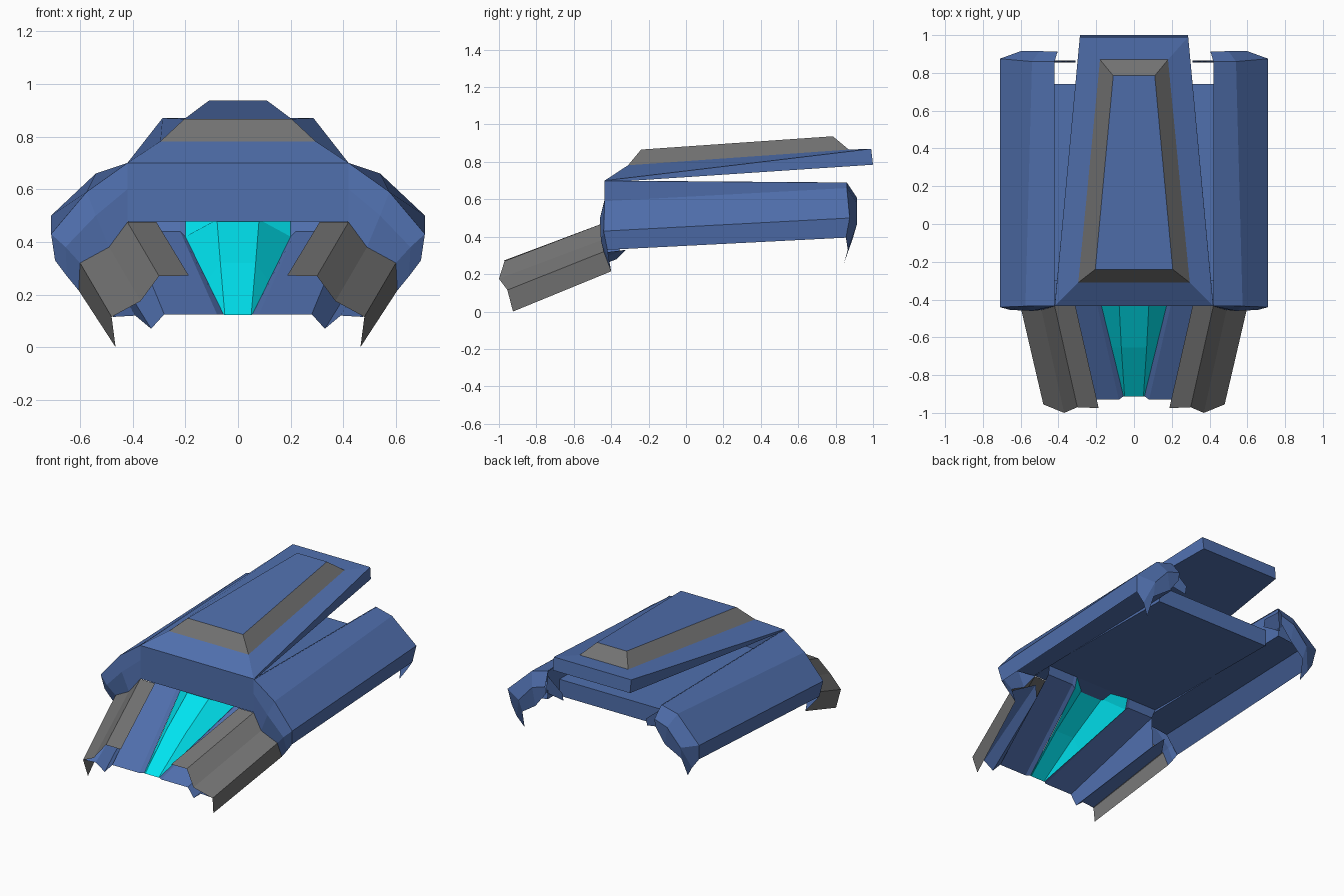
import bpy, bmesh


def material(name, rgb):
    m = bpy.data.materials.new(name)
    m.diffuse_color = (*rgb, 1)
    return m


BLUE = material("blue_paint", (0.08, 0.16, 0.42))
GREY = material("dark_grey", (0.17, 0.17, 0.17))
CYAN = material("cyan_glass", (0.0, 0.78, 0.88))


def loft(name, rows, mat, closed=False, caps=(), mirror=False):
    """Skin between rows of points; closed joins each row into a ring."""
    bm = bmesh.new()
    grid = [[bm.verts.new(p) for p in row] for row in rows]
    n = len(rows[0])
    for a, b in zip(grid, grid[1:]):
        for i in range(n if closed else n - 1):
            j = (i + 1) % n
            bm.faces.new((a[i], a[j], b[j], b[i]))
    for k in caps:
        bm.faces.new(grid[k])
    bmesh.ops.remove_doubles(bm, verts=bm.verts, dist=1e-5)
    bmesh.ops.recalc_face_normals(bm, faces=bm.faces)
    me = bpy.data.meshes.new(name)
    bm.to_mesh(me)
    bm.free()
    me.materials.append(mat)
    ob = bpy.data.objects.new(name, me)
    bpy.context.collection.objects.link(ob)
    if mirror:
        ob.modifiers.new("mirror", 'MIRROR')
    return ob


def ring(xf, yf, zf, xr, yr, zr):
    """Trapezoid from a front edge and a rear edge."""
    return [(-xf, yf, zf), (xf, yf, zf), (xr, yr, zr), (-xr, yr, zr)]


def sym(row):
    """Full-width row from its right half, left to right."""
    return [(-x, y, z) for x, y, z in reversed(row)] + list(row)


# Roof wedge with raised grey frame and blue top panel
low = ring(0.42, -0.43, 0.69, 0.285, 1.0, 0.785)
edge = ring(0.42, -0.435, 0.70, 0.287, 0.99, 0.87)
base = ring(0.295, -0.31, 0.782, 0.18, 0.87, 0.866)
top = ring(0.205, -0.24, 0.866, 0.11, 0.785, 0.937)
loft("roof_wedge", [low, edge, base], BLUE, closed=True, caps=(0,))
loft("roof_frame", [base, top], GREY, closed=True)
loft("roof_panel", [top[:2], [top[3], top[2]]], BLUE)

# Hood front panel with its lip, and the thin hull slab behind it
loft("hood", [[(-0.42, y, z), (0.42, y, z)] for y, z in
              ((-0.435, 0.70), (-0.435, 0.477), (-0.30, 0.49))], BLUE)
loft("hull_slab", [ring(0.42, -0.30, 0.49, 0.42, 0.74, 0.48),
                   ring(0.42, -0.30, 0.59, 0.42, 0.74, 0.59)],
     BLUE, closed=True, caps=(0, 1))

# Side pods: front lip, long shell, rear lip
front_inner = [(0.42, -0.435, 0.475), (0.49, -0.455, 0.38), (0.60, -0.44, 0.32), (0.605, -0.40, 0.215)]
front_outer = [(0.42, -0.435, 0.70), (0.575, -0.435, 0.59), (0.71, -0.44, 0.43), (0.695, -0.42, 0.33)]
front_mid = [(0.42, -0.435, 0.60), (0.54, -0.46, 0.50), (0.655, -0.455, 0.38), (0.65, -0.41, 0.27)]
rear_outer = [(0.42, 0.86, 0.69), (0.54, 0.86, 0.66), (0.71, 0.875, 0.50), (0.695, 0.855, 0.395)]
rear_mid = [(0.405, 0.913, 0.61), (0.50, 0.915, 0.58), (0.60, 0.915, 0.47), (0.65, 0.865, 0.33)]
rear_inner = [(0.405, 0.905, 0.56), (0.48, 0.91, 0.46), (0.59, 0.89, 0.385), (0.605, 0.845, 0.26)]
loft("side_pod", [front_inner, front_mid, front_outer, rear_outer, rear_mid, rear_inner],
     BLUE, mirror=True)
loft("pod_underside", [
    [(0.425, -0.435, 0.70), (0.425, -0.435, 0.477), (0.61, -0.42, 0.44), (0.695, -0.42, 0.33)],
    [(0.425, 0.86, 0.69), (0.425, 0.86, 0.50), (0.61, 0.86, 0.48), (0.695, 0.855, 0.395)],
], BLUE, mirror=True)
loft("rear_flange", [
    [(0.42, 0.865, 0.66), (0.31, 0.865, 0.57)],
    [(0.44, 0.855, 0.54), (0.31, 0.855, 0.52)],
], BLUE, mirror=True)

# Grey nose armour, swept forward, down and inward
nose_back = [(0.31, -0.435, 0.475)] + front_inner
nose_front = [(0.187, -0.975, 0.272), (0.30, -0.97, 0.27), (0.37, -1.0, 0.175),
              (0.48, -0.955, 0.115), (0.465, -0.925, 0.0)]
loft("nose_armour", [nose_back, nose_front], GREY, mirror=True)

# Blue nose deck with back wall, and the folded liner under the armour
loft("nose_deck", [
    [(0.055, -0.912, 0.125), (0.08, -0.93, 0.125), (0.28, -0.93, 0.125)],
    [(0.20, -0.32, 0.42), (0.22, -0.32, 0.44), (0.41, -0.32, 0.44)],
    [(0.20, -0.30, 0.49), (0.22, -0.30, 0.49), (0.42, -0.30, 0.49)],
], BLUE, mirror=True)
loft("nose_liner", [
    [(0.28, -0.93, 0.125), (0.33, -0.94, 0.07), (0.39, -0.95, 0.12), (0.475, -0.95, 0.115)],
    [(0.41, -0.32, 0.44), (0.46, -0.37, 0.28), (0.51, -0.32, 0.33), (0.59, -0.44, 0.315)],
], BLUE, mirror=True)

# Faceted cyan windscreen
loft("windscreen", [
    sym([(0.0, -0.912, 0.122), (0.05, -0.912, 0.122), (0.056, -0.912, 0.125)]),
    sym([(0.0, -0.655, 0.32), (0.067, -0.655, 0.32), (0.118, -0.655, 0.25)]),
    sym([(0.0, -0.40, 0.485), (0.08, -0.40, 0.485), (0.20, -0.32, 0.42)]),
    sym([(0.0, -0.32, 0.49), (0.08, -0.32, 0.49), (0.20, -0.30, 0.49)]),
], CYAN)
